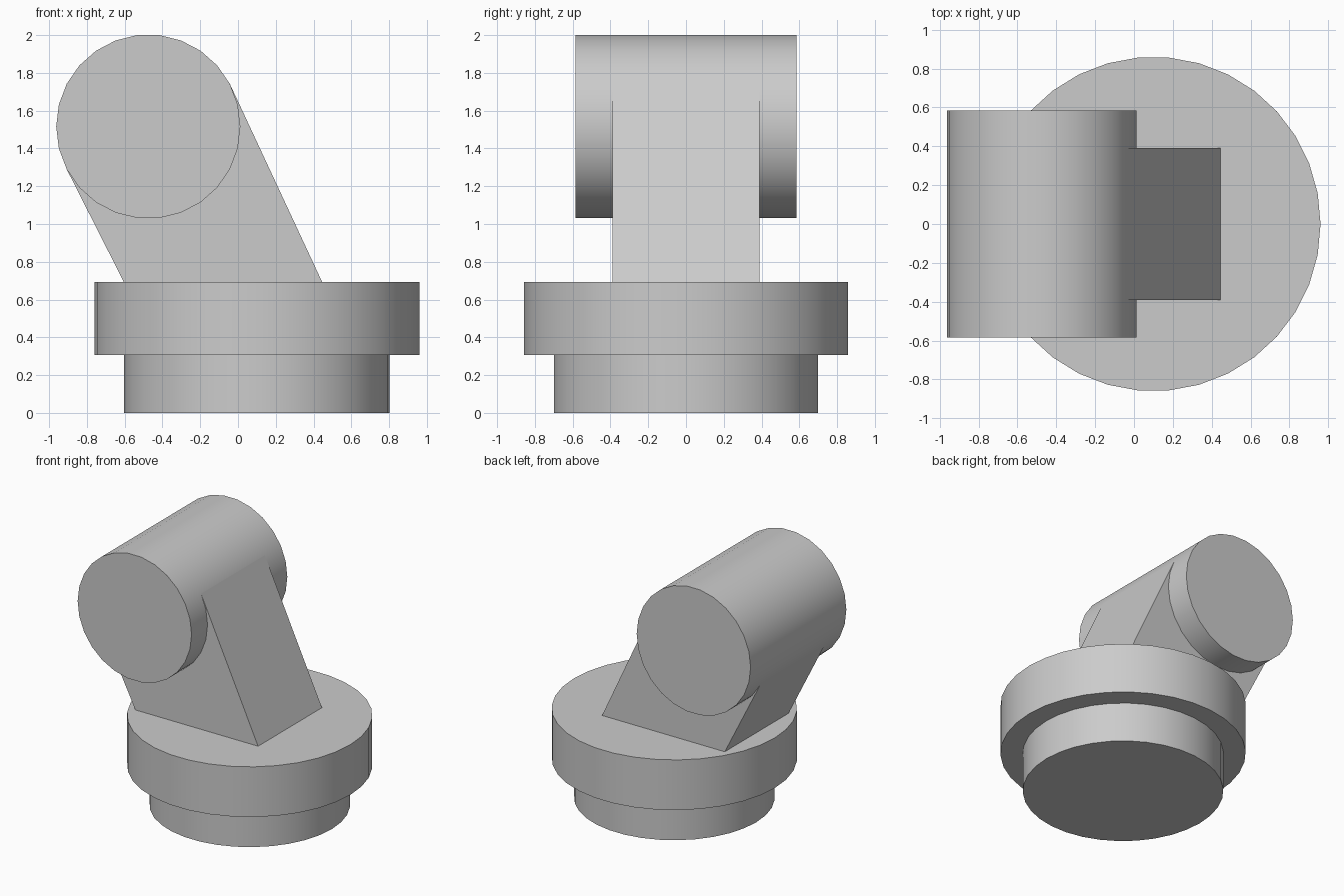
import bpy, bmesh, math
from math import radians

default = bpy.data.objects.get("Cube")
if default:
    bpy.data.objects.remove(default, do_unlink=True)

# Single grey finish
grey = bpy.data.materials.new("plain grey")
grey.use_nodes = True
colour = (0.6, 0.6, 0.6, 1)
grey.diffuse_color = colour
grey.node_tree.nodes["Principled BSDF"].inputs["Base Color"].default_value = colour


def cylinder(name, radius, depth, sides, centre, lay_down=False):
    """Capped cylinder with a vertex on its +x side; axis along z, or y if laid down."""
    bpy.ops.mesh.primitive_cylinder_add(vertices=sides, radius=radius, depth=depth)
    obj = bpy.context.object
    obj.name = name
    # Rotate the mesh so that a vertex sits on +x
    bm = bmesh.new()
    bm.from_mesh(obj.data)
    first = max(bm.verts, key=lambda v: v.co.x)
    turn = -math.atan2(first.co.y, first.co.x)
    for v in bm.verts:
        x, y = v.co.x, v.co.y
        v.co.x = x * math.cos(turn) - y * math.sin(turn)
        v.co.y = x * math.sin(turn) + y * math.cos(turn)
    bm.to_mesh(obj.data)
    bm.free()
    obj.location = centre
    if lay_down:
        obj.rotation_euler.x = radians(90)
    obj.data.materials.append(grey)
    bpy.ops.object.shade_smooth_by_angle(angle=radians(30))
    return obj


def prism(name, profile, half_width):
    """Extrude an x-z profile symmetrically along y."""
    bm = bmesh.new()
    face = bm.faces.new([bm.verts.new((x, -half_width, z)) for x, z in profile])
    ext = bmesh.ops.extrude_face_region(bm, geom=[face])
    for v in ext["geom"]:
        if isinstance(v, bmesh.types.BMVert):
            v.co.y = half_width
    bmesh.ops.recalc_face_normals(bm, faces=bm.faces)
    mesh = bpy.data.meshes.new(name)
    bm.to_mesh(mesh)
    bm.free()
    mesh.materials.append(grey)
    obj = bpy.data.objects.new(name, mesh)
    bpy.context.collection.objects.link(obj)
    return obj


# Stepped round base
cylinder("lower_base", 0.703, 0.306, 34, (0.1, 0, 0.153))
cylinder("upper_base", 0.86, 0.388, 34, (0.1, 0, 0.5))

# Horizontal head
head_x, head_z, head_r, head_sides = -0.475, 1.516, 0.4875, 26
cylinder("head", head_r, 1.17, head_sides, (head_x, 0, head_z), lay_down=True)

# Leaning arm, reaching the head's opposite corners
tilt = 2 * math.tau / head_sides
dx, dz = head_r * math.cos(tilt), head_r * math.sin(tilt)
prism("arm", [(-0.605, 0.694), (0.445, 0.694),
              (head_x + dx, head_z + dz), (head_x - dx, head_z - dz)], 0.39)
